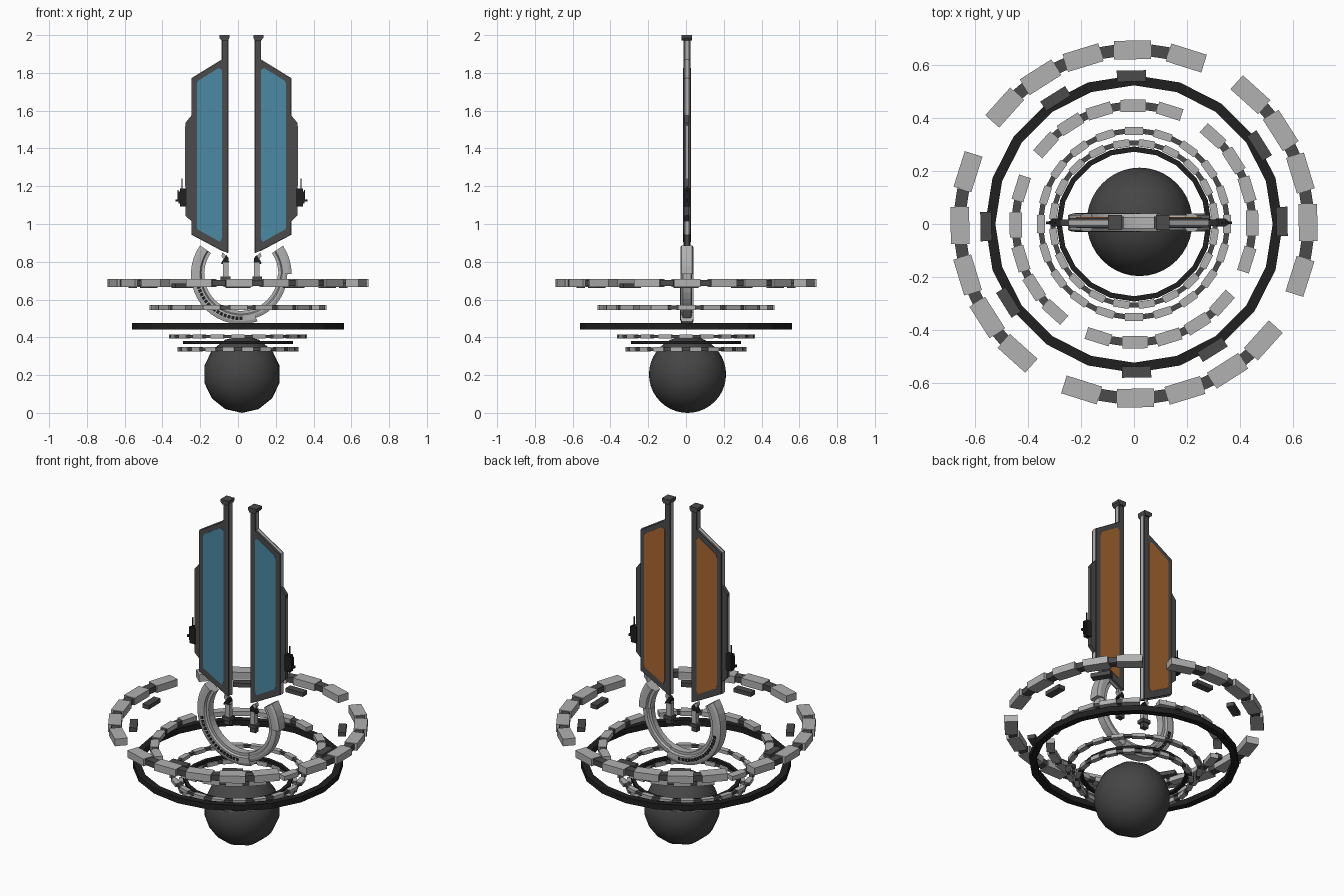
import bpy, bmesh, math
from mathutils import Matrix, Vector

if "Cube" in bpy.data.objects:
    bpy.data.objects.remove(bpy.data.objects["Cube"])

CX, CY = 0.018, 0.005   # axis of the upright parts


def mat(name, r, g, b):
    m = bpy.data.materials.new(name)
    m.diffuse_color = (r, g, b, 1)
    m.use_nodes = True
    m.node_tree.nodes["Principled BSDF"].inputs["Base Color"].default_value = m.diffuse_color
    return m


LIGHT = mat("light_grey", 0.44, 0.44, 0.44)
DARK = mat("dark_grey", 0.07, 0.07, 0.07)
BALL = mat("charcoal", 0.06, 0.06, 0.06)
BLACK = mat("black", 0.014, 0.014, 0.015)
BLUE = mat("blue_glass", 0.07, 0.25, 0.37)
ORANGE = mat("orange_glass", 0.40, 0.135, 0.032)


def finish(bm, name, m):
    bmesh.ops.recalc_face_normals(bm, faces=bm.faces)
    me = bpy.data.meshes.new(name)
    bm.to_mesh(me)
    bm.free()
    me.materials.append(m)
    ob = bpy.data.objects.new(name, me)
    bpy.context.collection.objects.link(ob)
    return ob


def boxes(name, items, m):
    """items: list of (centre, size, rotation about z)"""
    bm = bmesh.new()
    for c, s, a in items:
        bmesh.ops.create_cube(bm, size=1, matrix=Matrix.Translation(c)
                              @ Matrix.Rotation(a, 4, 'Z') @ Matrix.Diagonal((*s, 1)))
    return finish(bm, name, m)


def prism(name, pts, y0, y1, m, side):
    """(u, z) outline on one side of the axis, extruded along y"""
    bm = bmesh.new()
    f = bm.faces.new([bm.verts.new((CX + side * u, CY + y0, z)) for u, z in pts])
    r = bmesh.ops.extrude_face_region(bm, geom=[f])
    bmesh.ops.translate(bm, vec=(0, y1 - y0, 0),
                        verts=[v for v in r['geom'] if isinstance(v, bmesh.types.BMVert)])
    return finish(bm, name, m)


def sweep(name, sec, a0, a1, n, m, upright, centre):
    """section (radius, offset) turned around the y axis (upright) or z axis"""
    bm = bmesh.new()
    closed = abs(a1 - a0) >= 360
    rows = []
    for i in range(n if closed else n + 1):
        a = math.radians(a0 + (a1 - a0) * i / n)
        c, s = math.cos(a), math.sin(a)
        rows.append([bm.verts.new(Vector(centre) + Vector(
            (r * c, o, r * s) if upright else (r * c, r * s, o))) for r, o in sec])
    k = len(sec)
    for i in range(n):
        p, q = rows[i], rows[(i + 1) % len(rows)]
        for j in range(k):
            bm.faces.new((p[j], p[(j + 1) % k], q[(j + 1) % k], q[j]))
    if not closed:
        bm.faces.new(rows[0])
        bm.faces.new(rows[-1])
    return finish(bm, name, m)


def on_ring(r, z, size, deg):
    a = math.radians(deg)
    return ((r * math.cos(a), r * math.sin(a), z), size, a)


def link_ring(name, r, z, w, h, length, groups, joint):
    """light blocks in arcs, with dark joints between neighbours"""
    blocks, joints = [], []
    for g in groups:
        blocks += [on_ring(r, z, (w, length, h), a) for a in g]
        joints += [on_ring(r, z, (w * 0.65, joint, h * 0.8), (a + b) / 2)
                   for a, b in zip(g, g[1:])]
    boxes(name + "_blocks", blocks, LIGHT)
    boxes(name + "_joints", joints, DARK)


# base ball
bpy.ops.mesh.primitive_uv_sphere_add(segments=14, ring_count=20, radius=0.204,
                                     location=(0.021, 0.008, 0.204),
                                     rotation=(math.pi / 2, 0, 0))
ball = bpy.context.object
ball.name = "base_ball"
ball.data.materials.append(BALL)
bpy.ops.object.shade_smooth()

# broken link rings: four arcs of five blocks
arcs = [[q + o for o in (-17.5, 0.5, 17, 32.5, 48)] for q in (0, 90, 180, 270)]
link_ring("outer_ring", 0.655, 0.688, 0.07, 0.042, 0.14, arcs, 0.07)
link_ring("middle_ring", 0.445, 0.558, 0.046, 0.027, 0.095, arcs, 0.05)
boxes("inner_plates", [on_ring(0.557, 0.672, (0.042, 0.11, 0.024), q + o + 1)
                       for q in (0, 90, 180, 270) for o in (0, 31)], DARK)

# full link rings
link_ring("small_ring", 0.35, 0.404, 0.03, 0.02, 0.068, [[18 * i for i in range(21)]][:1], 0.05)
link_ring("lower_ring", 0.305, 0.337, 0.028, 0.024, 0.06,
          [[9 + 18 * i for i in range(21)]], 0.045)

# solid black hoops
for nm, r0, r1, z0, z1 in (("large_hoop", 0.522, 0.56, 0.442, 0.475),
                           ("small_hoop", 0.272, 0.292, 0.364, 0.381)):
    sweep(nm, [(r0, z0), (r1, z0), (r1, z1), (r0, z1)], 0, 360, 20, BLACK, False, (0, 0, 0))


# cradle arc, stepped section, thinner in the lower right
def section(r0, r1, w):
    e = 0.016
    half = [(r0, w - 0.012), (r0 + e, w - 0.012), (r0 + e + 0.006, w),
            (r1 - e, w), (r1, w - 0.006)]
    return [(r, -o) for r, o in half] + [(r, o) for r, o in reversed(half)]


C = (CX - 0.002, CY, 0.735)
sweep("cradle_left", section(0.195, 0.265, 0.034), 145, 289, 18, LIGHT, True, C)
sweep("cradle_thin", section(0.195, 0.245, 0.028), 289, 360, 9, LIGHT, True, C)
sweep("cradle_right", section(0.198, 0.268, 0.034), 0, 34, 4, LIGHT, True, C)
for i in range(16):   # black tread marks on both faces
    a = 190 + i * 5.2
    sweep("tread_mark", [(0.226, -0.036), (0.244, -0.036), (0.244, 0.036), (0.226, 0.036)],
          a, a + 3.8, 1, BLACK, True, C)

# twin panels
outline = [(0.071, 0.845), (0.103, 0.86), (0.263, 0.945), (0.263, 1.77),
           (0.103, 1.868), (0.103, 1.985), (0.071, 1.985)]
core = [(0.069, 0.85), (0.103, 0.857), (0.265, 0.943), (0.265, 1.772),
        (0.105, 1.871), (0.105, 1.98), (0.069, 1.98)]
glass = [(0.103, 0.925), (0.113, 0.905), (0.233, 0.972), (0.236, 0.985), (0.236, 1.742),
         (0.230, 1.758), (0.120, 1.826), (0.103, 1.815)]
rail = [(0.26, 1.01), (0.297, 1.045), (0.297, 1.535), (0.26, 1.58)]
for s, side in ((-1, "left"), (1, "right")):
    prism(side + "_frame_front", outline, -0.018, -0.008, DARK, s)
    prism(side + "_frame_back", outline, 0.008, 0.018, DARK, s)
    prism(side + "_core", core, -0.008, 0.008, LIGHT, s)
    prism(side + "_front_glass", glass, -0.0205, -0.017, BLUE, s)
    prism(side + "_back_glass", glass, 0.017, 0.0205, ORANGE, s)
    prism(side + "_rail", rail, -0.012, 0.012, DARK, s)
    prism(side + "_rail_strip", [(0.29, 1.2), (0.299, 1.2), (0.299, 1.52), (0.29, 1.52)],
          -0.005, 0.005, LIGHT, s)
    # flared cap on the post
    prism(side + "_cap", [(0.071, 1.972), (0.105, 1.972), (0.116, 1.985), (0.116, 2.0),
                          (0.064, 2.0), (0.064, 1.985)], -0.028, 0.028, DARK, s)
    # side device with thin antenna
    X = CX
    boxes(side + "_device", [((X + s * 0.308, CY, 1.14), (0.036, 0.03, 0.095), 0),
                             ((X + s * 0.325, CY, 1.14), (0.016, 0.022, 0.065), 0),
                             ((X + s * 0.34, CY, 1.125), (0.02, 0.01, 0.012), 0),
                             ((X + s * 0.315, CY, 1.20), (0.005, 0.005, 0.08), 0),
                             ((X + s * 0.335, CY, 1.15), (0.005, 0.012, 0.06), 0)], BLACK)
    # foot under each post
    prism(side + "_wedge", [(0.064, 0.80), (0.08, 0.795), (0.106, 0.83), (0.1, 0.85),
                            (0.085, 0.835)], -0.012, 0.012, LIGHT, s)
    prism(side + "_clamp", [(0.068, 0.785), (0.108, 0.79), (0.1, 0.806), (0.08, 0.835),
                            (0.068, 0.82)], -0.014, 0.014, BLACK, s)
    boxes(side + "_foot", [((X + s * 0.082, CY, 0.755), (0.03, 0.03, 0.08), 0)], LIGHT)
    boxes(side + "_foot_base", [((X + s * 0.084, CY, 0.713), (0.052, 0.045, 0.02), 0),
                                ((X + s * 0.084, CY, 0.69), (0.035, 0.03, 0.03), 0)], DARK)
